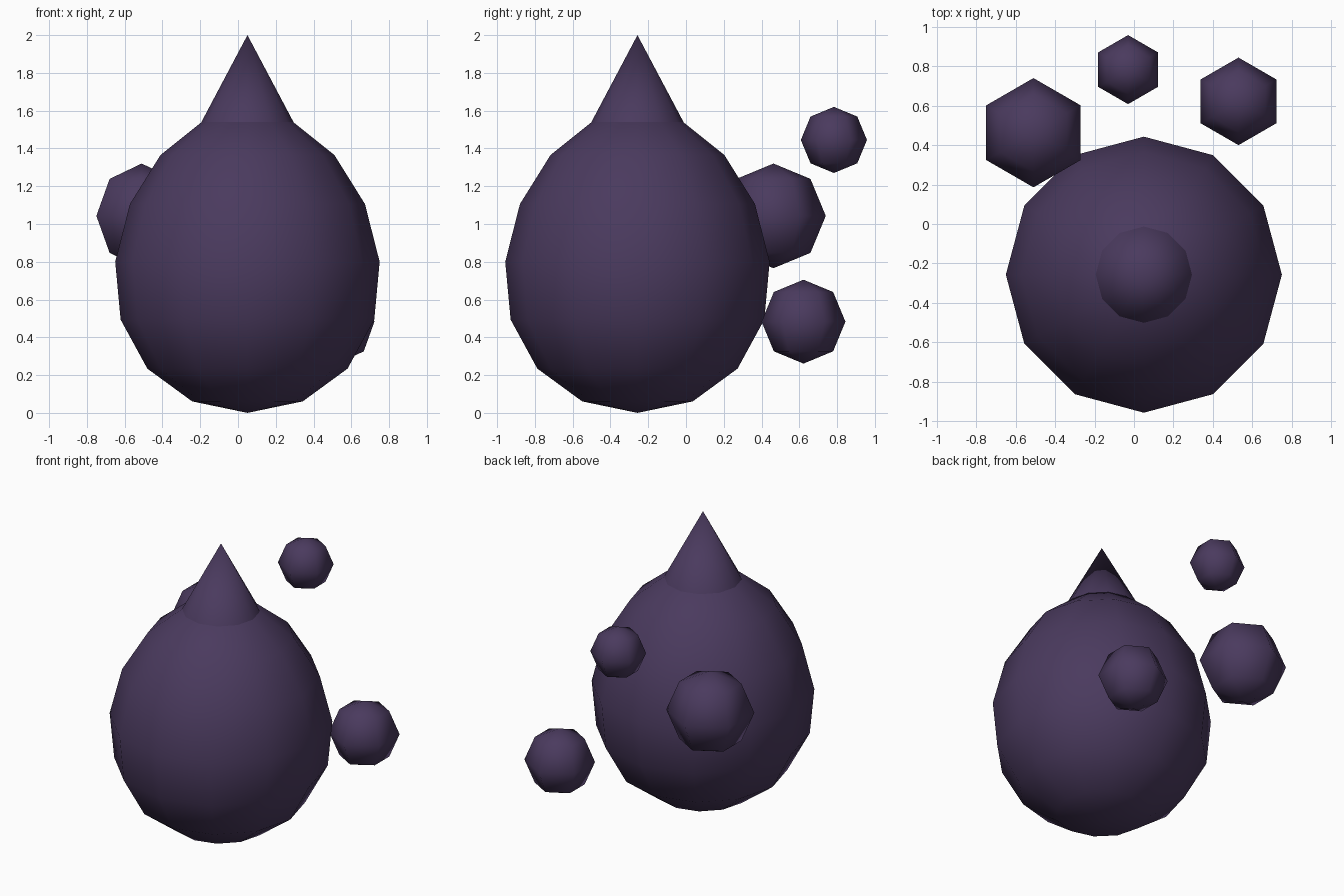
import bpy, bmesh
from math import sin, cos, pi
from mathutils import Vector, Matrix

default = bpy.data.objects.get("Cube")
if default:
    bpy.data.objects.remove(default, do_unlink=True)

# Single dusky purple material
purple = bpy.data.materials.new("dusky purple")
purple.use_nodes = True
colour = (0.0685, 0.0423, 0.112, 1)
purple.diffuse_color = colour
purple.node_tree.nodes["Principled BSDF"].inputs["Base Color"].default_value = colour


def lathe(name, profile, sides, location, start=0.0):
    """Spin a (radius, height) profile around z into a smooth solid."""
    bm = bmesh.new()
    turn = Matrix.Rotation(start, 3, 'Z')
    verts = [bm.verts.new(turn @ Vector((r, 0, z))) for r, z in profile]
    edges = [bm.edges.new(pair) for pair in zip(verts, verts[1:])]
    bmesh.ops.spin(bm, geom=verts + edges, cent=(0, 0, 0), axis=(0, 0, 1),
                   angle=2 * pi, steps=sides, use_duplicate=False)
    bmesh.ops.remove_doubles(bm, verts=bm.verts, dist=0.0005)
    bmesh.ops.recalc_face_normals(bm, faces=bm.faces)
    for face in bm.faces:
        face.smooth = True
    mesh = bpy.data.meshes.new(name)
    bm.to_mesh(mesh)
    bm.free()
    mesh.materials.append(purple)
    obj = bpy.data.objects.new(name, mesh)
    obj.location = location
    bpy.context.collection.objects.link(obj)
    return obj


def ball_profile(radius, height, stacks, taper=0.0):
    """Half ellipse from bottom to top, narrowed towards the top."""
    points = []
    for i in range(stacks + 1):
        a = pi * i / stacks
        points.append((radius * sin(a) * (1 + taper * cos(a)), -height * cos(a)))
    return points


# Egg-shaped body and the pointed tip that sits on its top ring
centre_x, centre_y, centre_z = 0.05, -0.257, 0.80
body = ball_profile(0.70, 0.80, 8, taper=0.1)
lathe("body", body, 12, (centre_x, centre_y, centre_z))
ring_radius, ring_height = body[-2]
lathe("tip", [(ring_radius + 0.001, ring_height), (0, 2 - centre_z)], 12,
      (centre_x, centre_y, centre_z))

# Floating droplets behind the body
droplets = {
    "large_droplet": (0.277, (-0.51, 0.463, 1.043)),
    "low_droplet": (0.222, (0.53, 0.622, 0.483)),
    "high_droplet": (0.175, (-0.03, 0.783, 1.445)),
}
for name, (radius, place) in droplets.items():
    lathe(name, ball_profile(radius, radius, 4), 6, place, start=pi / 2)
